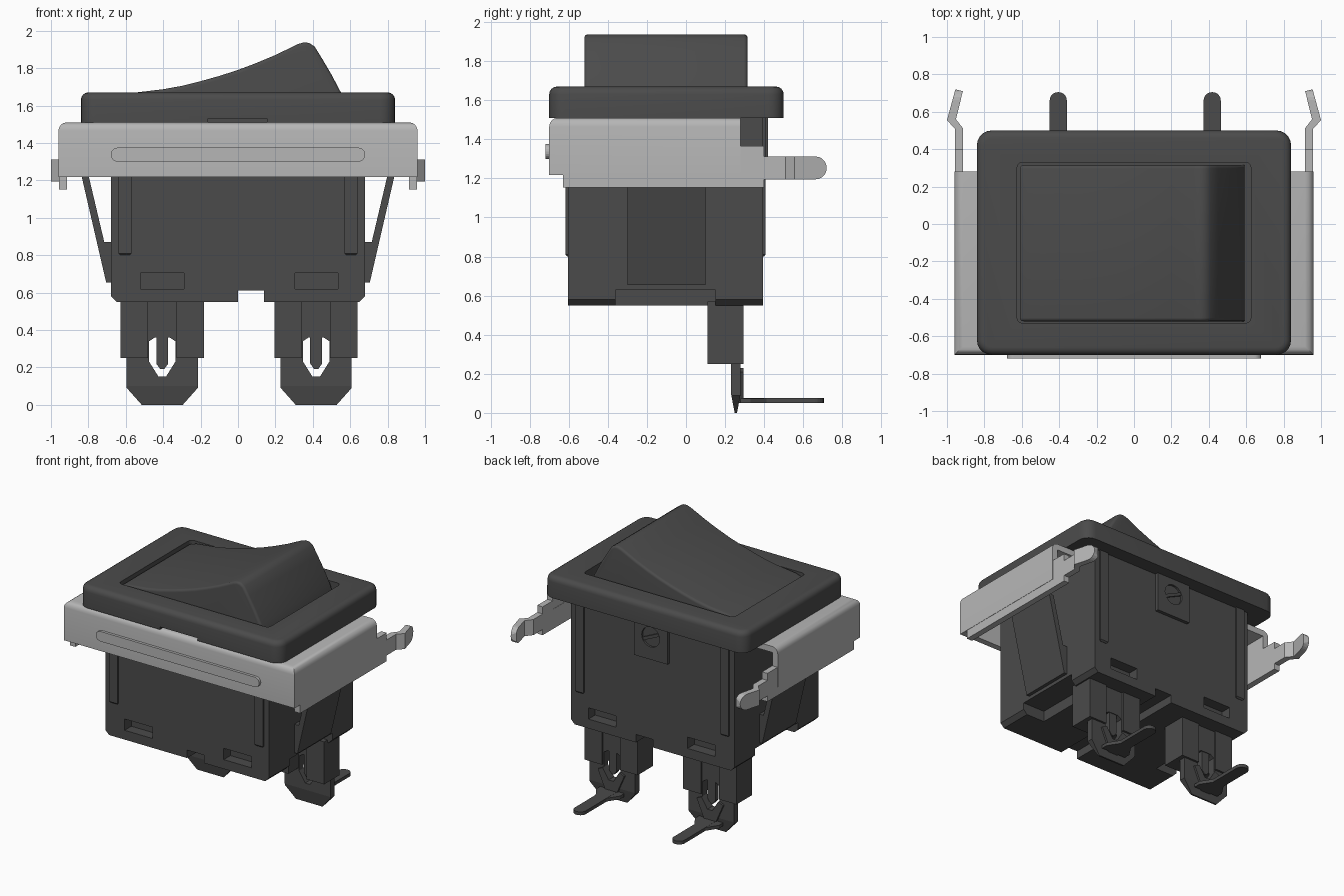
import bpy, bmesh, math
from mathutils import Vector

if "Cube" in bpy.data.objects:
    bpy.data.objects.remove(bpy.data.objects["Cube"])


def material(name, value):
    m = bpy.data.materials.new(name)
    m.use_nodes = True
    col = (value, value, value, 1)
    m.diffuse_color = col
    m.node_tree.nodes["Principled BSDF"].inputs["Base Color"].default_value = col
    return m


DARK = material("charcoal plastic", 0.07)
LIGHT = material("light grey metal", 0.47)

# Each axis maps 2D profile points plus a depth to 3D
PLACE = {"x": lambda u, v, d: (d, u, v),
         "y": lambda u, v, d: (u, d, v),
         "z": lambda u, v, d: (u, v, d)}


def prism(name, pts, axis, a, b, mat=DARK, bevel=0, rule=None, segments=4):
    """Extrude a profile along an axis, rounding the edges whose midpoint fits the rule."""
    bm = bmesh.new()
    face = bm.faces.new([bm.verts.new(PLACE[axis](u, v, a)) for u, v in pts])
    ext = bmesh.ops.extrude_face_region(bm, geom=[face])
    move = Vector(PLACE[axis](0, 0, b - a))
    for v in ext["geom"]:
        if isinstance(v, bmesh.types.BMVert):
            v.co += move
    bmesh.ops.recalc_face_normals(bm, faces=bm.faces)
    if bevel:
        edges = [e for e in bm.edges if rule(e.verts[0].co, e.verts[1].co)]
        bmesh.ops.bevel(bm, geom=edges, offset=bevel, segments=segments,
                        profile=0.5, affect="EDGES", clamp_overlap=True)
    mesh = bpy.data.meshes.new(name)
    bm.to_mesh(mesh)
    bm.free()
    mesh.materials.append(mat)
    ob = bpy.data.objects.new(name, mesh)
    bpy.context.collection.objects.link(ob)
    return ob


def rect(x0, x1, y0, y1):
    return [(x0, y0), (x1, y0), (x1, y1), (x0, y1)]


def round_rect(x0, x1, y0, y1, r, n=5):
    pts = []
    for i, (cx, cy) in enumerate(rect(x0 + r, x1 - r, y0 + r, y1 - r)):
        for k in range(n + 1):
            t = math.pi * (1 + i / 2 + k / n / 2)
            pts.append((cx + r * math.cos(t), cy + r * math.sin(t)))
    return pts


def box(name, x0, x1, y0, y1, z0, z1, mat=DARK, **kw):
    return prism(name, rect(x0, x1, y0, y1), "z", z0, z1, mat, **kw)


def select(ob):
    bpy.ops.object.select_all(action="DESELECT")
    ob.select_set(True)
    bpy.context.view_layer.objects.active = ob


def cut(ob, *cutters):
    for c in cutters:
        mod = ob.modifiers.new("cut", "BOOLEAN")
        mod.operation, mod.solver, mod.object = "DIFFERENCE", "EXACT", c
        select(ob)
        bpy.ops.object.modifier_apply(modifier=mod.name)
        bpy.data.objects.remove(c)


def smooth(ob):
    select(ob)
    bpy.ops.object.shade_smooth_by_angle(angle=math.radians(35))


def top_edge(z):
    return lambda p, q: min(p.z, q.z) > z - 1e-4


# Bezel frame with rounded rim and a rocker opening
bezel = prism("bezel", round_rect(-0.84, 0.84, -0.70, 0.50, 0.08), "z", 1.51, 1.67,
              bevel=0.04, rule=top_edge(1.67))
cut(bezel,
    prism("c", round_rect(-0.625, 0.625, -0.53, 0.33, 0.03), "z", 1.4, 1.8),
    box("c", -0.16, 0.155, -0.8, -0.66, 1.4, 1.53))
smooth(bezel)

# Rocker with a concave sweep up to the raised end
crest = [(-0.61, 1.52), (-0.61, 1.65), (-0.56, 1.668), (-0.4, 1.687), (-0.3, 1.705),
         (-0.2, 1.73), (-0.1, 1.758), (0, 1.79), (0.1, 1.828), (0.2, 1.87),
         (0.32, 1.928), (0.35, 1.937), (0.38, 1.935), (0.41, 1.915),
         (0.45, 1.85), (0.5, 1.765), (0.55, 1.67), (0.59, 1.57), (0.59, 1.52)]
rocker = prism("rocker", crest, "y", -0.52, 0.315, bevel=0.05,
               rule=lambda p, q: abs(p.y - q.y) < 1e-4 and max(p.z, q.z) > 1.6)
smooth(rocker)

# Main housing with chamfered foot, grooves underneath and window slots
body = prism("housing", [(-0.68, 1.525), (-0.68, 0.58), (-0.65, 0.55), (0.65, 0.55),
                         (0.68, 0.58), (0.68, 1.525)], "y", -0.605, 0.395)
cut(body,
    box("c", 0, 0.14, -0.8, 0.8, 0.4, 0.61),
    box("c", 0.5, 0.8, -0.36, 0.15, 0.4, 0.63),
    box("c", -0.8, -0.5, -0.36, 0.15, 0.4, 0.63))
for x in (-0.405, 0.42):
    for y in (-0.605, 0.395):
        cut(body, box("c", x - 0.115, x + 0.115, y - 0.08, y + 0.08, 0.62, 0.705))

# Slim vertical ribs on the housing corners
for x in (-0.605, 0.605):
    for side, y in (("front", -0.605), ("back", 0.395)):
        box(side + "_rib", x - 0.035, x + 0.035, y - 0.012, y + 0.012, 0.8, 1.51,
            bevel=0.01, segments=1, rule=lambda p, q: max(p.z, q.z) < 0.81)

# Back latch pad with a round hole crossed by a slanted bar
latch = box("back_latch", -0.14, 0.14, 0.39, 0.42, 1.22, 1.51)
circle = [(0.075 * math.cos(t * math.pi / 12), 1.39 + 0.075 * math.sin(t * math.pi / 12))
          for t in range(24)]
cut(latch, prism("c", circle, "y", 0.405, 0.5))
prism("latch_bar", [(-0.07, 1.41), (-0.06, 1.43), (0.07, 1.37), (0.06, 1.35)], "y", 0.40, 0.418)

# Metal bracket: an open channel over the front and both sides
bracket = box("bracket", -0.96, 0.96, -0.70, 0.28, 1.217, 1.51, LIGHT, bevel=0.045,
              rule=lambda p, q: min(p.z, q.z) > 1.5 and (p.y + q.y) / 2 < 0.27)
cut(bracket,
    box("c", -0.915, 0.915, -0.655, 0.5, 1.1, 1.465),
    box("c", -0.67, 0.67, -0.59, 0.5, 1.3, 1.7))
smooth(bracket)
prism("front_emboss", round_rect(-0.68, 0.68, 1.30, 1.375, 0.037), "y", -0.72, -0.69, LIGHT)

# Side details, mirrored
for s, side in ((1, "left"), (-1, "right")):
    plate = [(-0.63, 1.152), (0.40, 1.152), (0.40, 1.365), (0.27, 1.365),
             (0.27, 1.30), (-0.63, 1.30)]
    prism(side + "_side_plate", plate, "x", s * 0.913, s * 0.958, LIGHT)

    # Bent spring arm, its tip rounded by intersecting with a capsule
    path = [(0.913, 0.38), (0.913, 0.51), (0.952, 0.56), (0.915, 0.71),
            (0.955, 0.72), (1.0, 0.555), (0.958, 0.51), (0.958, 0.38)]
    arm = prism(side + "_bracket_arm", [(s * x, y) for x, y in path], "z", 1.195, 1.312, LIGHT)
    cap = prism("c", round_rect(0.2, 0.72, 1.195, 1.312, 0.058), "x", s * 0.8, s * 1.1)
    mod = arm.modifiers.new("round tip", "BOOLEAN")
    mod.operation, mod.solver, mod.object = "INTERSECT", "EXACT", cap
    select(arm)
    bpy.ops.object.modifier_apply(modifier=mod.name)
    bpy.data.objects.remove(cap)

    # Flexible snap wing
    wing = [(0.66, 0.655), (0.705, 0.655), (0.838, 1.23), (0.80, 1.23), (0.715, 0.87), (0.66, 0.87)]
    prism(side + "_snap_wing", [(s * x, z) for x, z in wing], "y", -0.30, 0.10)

# Terminals
for x, side in ((-0.405, "right"), (0.418, "left")):
    def at(pts):
        return [(x + u, z) for u, z in pts]

    # Twin columns holding the blade
    for u0, u1 in ((-0.222, -0.075), (0.075, 0.222)):
        box(side + "_terminal_column", x + u0, x + u1, 0.11, 0.295, 0.25, 0.57)

    # Blade with arched window and pointed foot
    blade = prism(side + "_blade",
                  at([(-0.19, 0.56), (-0.19, 0.09), (-0.11, 0), (0.11, 0), (0.19, 0.09), (0.19, 0.56)]),
                  "y", 0.23, 0.28)
    cut(blade, prism("c", at([(-0.07, 0.23), (-0.07, 0.34), (-0.04, 0.36), (0.04, 0.36),
                              (0.07, 0.34), (0.07, 0.23), (0.02, 0.15), (-0.02, 0.15)]),
                     "y", 0.1, 0.5))
    # Foot edge thinned from both faces
    for y, d in ((0.23, -1), (0.28, 1)):
        cut(blade, prism("c", [(y, 0.1), (y + d * 0.1, 0.1), (y + d * 0.1, -0.1),
                               (0.255 + d * 0.006, -0.1), (0.255 + d * 0.006, 0)],
                         "x", x - 0.5, x + 0.5))
    prism(side + "_prong", at([(-0.032, 0.5), (-0.032, 0.22), (-0.01, 0.19),
                               (0.01, 0.19), (0.032, 0.22), (0.032, 0.5)]), "y", 0.235, 0.275)

    # Folded tongue: wide root tapering to a rounded solder tail
    prism(side + "_tongue_root", at([(-0.11, 0.21), (-0.07, 0.23), (-0.02, 0.15), (0.02, 0.15),
                                     (0.07, 0.23), (0.11, 0.21), (0.04, 0.05), (-0.04, 0.05)]),
          "y", 0.27, 0.295)
    prism(side + "_solder_tail", round_rect(x - 0.046, x + 0.046, 0.25, 0.705, 0.045),
          "z", 0.05, 0.075)
    prism(side + "_tail_root", [(x - 0.10, 0.28), (x + 0.10, 0.28), (x + 0.10, 0.33),
                                (x + 0.04, 0.42), (x - 0.04, 0.42), (x - 0.10, 0.33)],
          "z", 0.05, 0.074)
